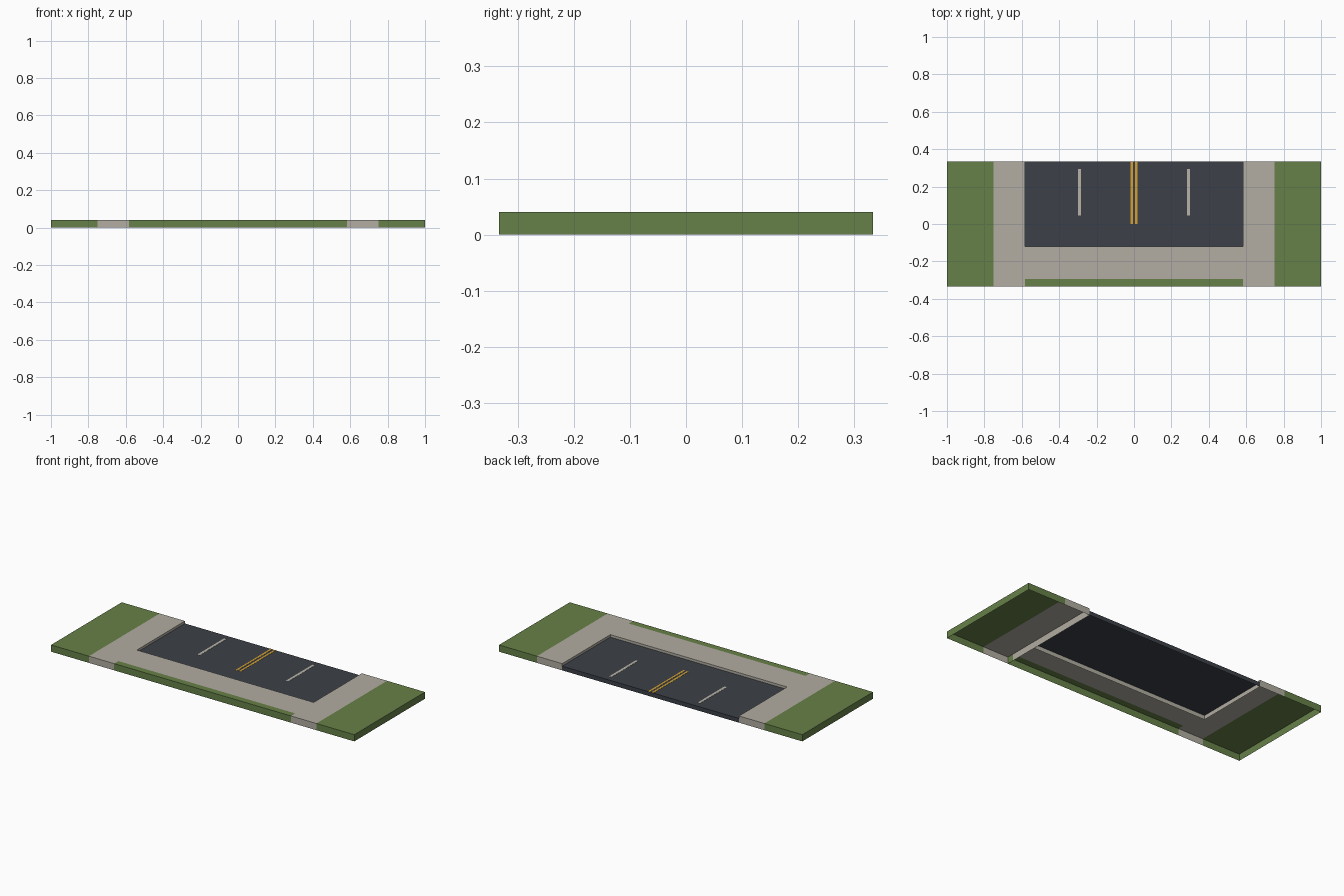
import bpy
import bmesh

cube = bpy.data.objects.get("Cube")
if cube:
    bpy.data.objects.remove(cube, do_unlink=True)


def srgb(hex_code):
    vals = [int(hex_code[i:i + 2], 16) / 255 for i in (0, 2, 4)]
    return [((v + 0.055) / 1.055) ** 2.4 if v > 0.04 else v / 12.92 for v in vals] + [1]


def material(name, hex_code):
    mat = bpy.data.materials.new(name)
    mat.use_nodes = True
    colour = srgb(hex_code)
    mat.diffuse_color = colour
    bsdf = mat.node_tree.nodes["Principled BSDF"]
    bsdf.inputs["Base Color"].default_value = colour
    bsdf.inputs["Roughness"].default_value = 0.9
    return mat


grass = material("grass_green", "678148")
paving = material("paving_grey", "B2ADA2")
asphalt = material("asphalt_dark", "3C4047")
white = material("line_white", "B8B4A9")
yellow = material("line_yellow", "D3A135")


# Open-bottomed slab: a flat top with skirts to the ground on chosen sides
def slab(name, mat, x, y, z, sides="", base=0):
    bm = bmesh.new()
    corners = [(x[0], y[0]), (x[1], y[0]), (x[1], y[1]), (x[0], y[1])]
    top = [bm.verts.new((px, py, z)) for px, py in corners]
    bm.faces.new(top)
    low = {}
    for i, side in enumerate(["front", "left", "back", "right"]):
        if side in sides.split():
            j = (i + 1) % 4
            for k in (i, j):
                if k not in low:
                    low[k] = bm.verts.new((*corners[k], base))
            bm.faces.new([low[i], low[j], top[j], top[i]])
    mesh = bpy.data.meshes.new(name)
    bm.to_mesh(mesh)
    bm.free()
    mesh.materials.append(mat)
    bpy.context.collection.objects.link(bpy.data.objects.new(name, mesh))


TOP, ROAD = 0.04, 0.025
D = 0.333           # half depth
KERB, WALK = 0.583, 0.75
ROAD_Y, LAWN_Y = -0.12, -0.293

# Lawns and pavements at both ends
for s, label, outer, inner in ((1, "left", "left", "right"), (-1, "right", "right", "left")):
    slab(label + "_lawn", grass, sorted((s * WALK, s)), (-D, D), TOP,
         "front back " + outer)
    walk_x = sorted((s * KERB, s * WALK))
    slab(label + "_pavement", paving, walk_x, (ROAD_Y, D), TOP, "back " + inner)
    slab(label + "_pavement_corner", paving, walk_x, (-D, ROAD_Y), TOP, "front")

# Front pavement and its grass verge
slab("front_pavement", paving, (-KERB, KERB), (LAWN_Y, ROAD_Y), TOP, "back left")
slab("front_verge", grass, (-KERB, KERB), (-D, LAWN_Y), TOP, "front left")

# Sunken road with painted lines
slab("road", asphalt, (-KERB, KERB), (ROAD_Y, D), ROAD, "back")
ALL = "front left back right"
for s, label in ((1, "left"), (-1, "right")):
    cx = s * 0.292
    slab(label + "_lane_dash", white, (cx - 0.008, cx + 0.008), (0.045, 0.295),
         ROAD + 0.001, ALL, ROAD)
    cx = s * 0.012
    slab(label + "_centre_line", yellow, (cx - 0.006, cx + 0.006), (0, D),
         ROAD + 0.001, ALL, ROAD)
